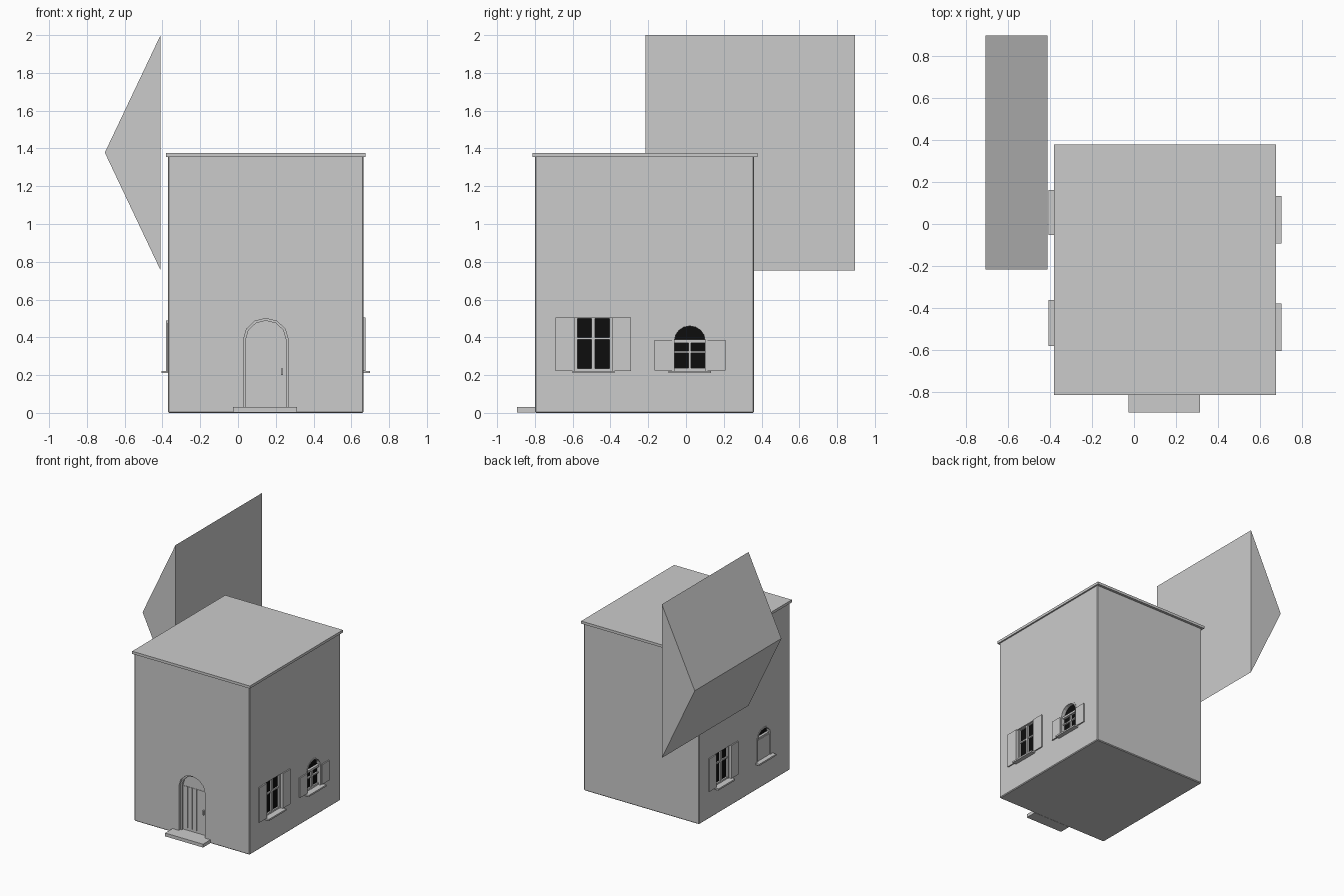
import bpy, bmesh, math

if "Cube" in bpy.data.objects:
    bpy.data.objects.remove(bpy.data.objects["Cube"], do_unlink=True)


def material(name, value):
    m = bpy.data.materials.new(name)
    m.use_nodes = True
    colour = (value, value, value, 1)
    m.diffuse_color = colour
    m.node_tree.nodes["Principled BSDF"].inputs["Base Color"].default_value = colour
    return m


GREY = material("plain grey", 0.6)
BLACK = material("window black", 0.004)

# Wall coordinates: u along the wall, z up, d outward from its surface
LEFT, RIGHT, FRONT = 0.665, -0.37, -0.8
WALLS = {
    "left": lambda u, z, d: (LEFT + d, u, z),
    "right": lambda u, z, d: (RIGHT - d, u, z),
    "front": lambda u, z, d: (u, FRONT - d, z),
}


def solid(name, wall, outline, d0, d1, mat=GREY):
    """Extrude an outline in the wall plane from depth d0 to d1."""
    place = WALLS[wall]
    bm = bmesh.new()
    near = [bm.verts.new(place(u, z, d0)) for u, z in outline]
    far = [bm.verts.new(place(u, z, d1)) for u, z in outline]
    bm.faces.new(near)
    bm.faces.new(far)
    n = len(outline)
    for i in range(n):
        j = (i + 1) % n
        bm.faces.new((near[i], near[j], far[j], far[i]))
    bmesh.ops.recalc_face_normals(bm, faces=bm.faces)
    mesh = bpy.data.meshes.new(name)
    bm.to_mesh(mesh)
    bm.free()
    mesh.materials.append(mat)
    obj = bpy.data.objects.new(name, mesh)
    bpy.context.collection.objects.link(obj)
    return obj


def rect(u0, u1, z0, z1):
    return [(u0, z0), (u1, z0), (u1, z1), (u0, z1)]


def arch(u0, u1, z0, spring, top, steps=8):
    c, r = (u0 + u1) / 2, (u1 - u0) / 2
    curve = [(c + r * math.cos(math.pi * i / steps),
              spring + (top - spring) * math.sin(math.pi * i / steps))
             for i in range(steps + 1)]
    return [(u0, z0), (u1, z0)] + curve


def arch_rim(u0, u1, z0, spring, top, t, steps=8):
    # Upright legs and curve, open at the bottom
    outer = arch(u0, u1, z0, spring, top, steps)[1:] + [(u0, z0)]
    inner = arch(u0 + t, u1 - t, z0, spring, top - t, steps)[1:] + [(u0 + t, z0)]
    return outer + inner[::-1]


def box(name, x0, x1, y0, y1, z0, z1):
    return solid(name, "front", rect(x0, x1, z0, z1), FRONT - y0, FRONT - y1)


# House body with a slightly softened edge
body = box("house_walls", RIGHT, LEFT, FRONT, 0.36, 0, 1.36)
bevel = body.modifiers.new("soft_edges", "BEVEL")
bevel.width = 0.006
bevel.segments = 1

# Flat roof slab and door step
box("roof_slab", -0.38, 0.675, -0.812, 0.378, 1.356, 1.377)
box("door_step", -0.027, 0.313, -0.895, FRONT, 0.003, 0.03)

# Detached gable roof, standing on its side
solid("gable_roof", "front", [(-0.41, 0.755), (-0.41, 2.0), (-0.705, 1.378)],
      FRONT + 0.215, FRONT - 0.895)

cutters = []


def recess(wall, outline, depth):
    cutters.append(solid("cutter", wall, outline, -depth, 0.05))


def sill(name, wall, c, half):
    solid(name + "_sill", wall, rect(c - half, c + half, 0.21, 0.223), -0.03, 0.035)


def shutters(name, wall, c, half, width, z0, z1):
    for tag, s in (("front", -1), ("back", 1)):
        a, b = sorted((c + s * half, c + s * (half + width)))
        solid(f"{name}_{tag}_shutter", wall, rect(a, b, z0, z1), 0, 0.01)


def square_window(name, wall, c, half, width, z1):
    z0 = 0.223
    a, b = c - half, c + half
    recess(wall, rect(a, b, z0, z1), 0.035)
    solid(name + "_glass", wall, rect(a, b, z0, z1), -0.034, -0.028, BLACK)
    # Frame and glazing bars
    bars = [rect(a, a + 0.015, z0, z1), rect(b - 0.015, b, z0, z1),
            rect(c - 0.009, c + 0.009, z0, z1), rect(a, b, z0, z0 + 0.012),
            rect(a, b, z1 - 0.005, z1), rect(a, b, 0.388, 0.4)]
    for i, bar in enumerate(bars):
        solid(f"{name}_bar_{i}", wall, bar, -0.03, -0.012 - 0.001 * i)
    shutters(name, wall, c, half, width, z0, z1)
    sill(name, wall, c, half + 0.012)


def arched_window(name, wall, c, half, spring, top):
    z0 = 0.223
    a, b = c - half, c + half
    recess(wall, arch(a, b, z0, spring, top), 0.035)
    solid(name + "_glass", wall, arch(a, b, z0, spring, top), -0.034, -0.028, BLACK)
    solid(name + "_frame", wall, arch_rim(a, b, z0, spring, top, 0.012), -0.03, 0.003)
    solid(name + "_crossbar", wall, rect(a, b, spring - 0.012, spring + 0.005), -0.03, -0.008)
    sill(name, wall, c, half + 0.02)


# Left side: square window and arched window, both with open shutters
square_window("left_square_window", "left", -0.49, 0.1, 0.1, 0.505)
arched_window("left_arched_window", "left", 0.02, 0.093, 0.383, 0.472)
for i, bar in enumerate((rect(0.013, 0.027, 0.223, 0.375), rect(-0.073, 0.113, 0.318, 0.328),
                         rect(-0.073, 0.113, 0.223, 0.238))):
    solid(f"left_arched_window_bar_{i}", "left", bar, -0.03, -0.013 - 0.001 * i)
shutters("left_arched_window", "left", 0.02, 0.093, 0.095, 0.225, 0.385)

# Right side: square window with open shutters, arched window with closed ones
square_window("right_square_window", "right", 0.055, 0.095, 0.09, 0.49)
arched_window("right_arched_window", "right", -0.47, 0.09, 0.4, 0.475)
for tag, a, b in (("front", -0.555, -0.471), ("back", -0.469, -0.385)):
    solid(f"right_arched_window_{tag}_shutter", "right", rect(a, b, 0.223, 0.392), -0.02, -0.003)

# Arched front door set back in the wall, made of planks
recess("front", arch(0.03, 0.265, 0.03, 0.39, 0.5, 6), 0.05)
solid("door_frame", "front", arch_rim(0.03, 0.265, 0.03, 0.39, 0.5, 0.012, 6), -0.05, -0.02)
solid("door_panel", "front", arch(0.035, 0.26, 0.03, 0.39, 0.495, 6), -0.05, -0.038)
for i in range(5):
    u = 0.046 + i * 0.041
    solid(f"door_plank_{i}", "front", rect(u, u + 0.038, 0.05, 0.385), -0.04, -0.034)
solid("door_handle", "front", rect(0.228, 0.238, 0.2, 0.235), -0.036, -0.018)

# Cut the openings into the walls, then drop the cutters
for cutter in cutters:
    cutter.hide_render = True
    mod = body.modifiers.new("opening", "BOOLEAN")
    mod.operation = "DIFFERENCE"
    mod.solver = "EXACT"
    mod.object = cutter
graph = bpy.context.evaluated_depsgraph_get()
cut_mesh = bpy.data.meshes.new_from_object(body.evaluated_get(graph))
body.modifiers.clear()
body.data = cut_mesh
for cutter in cutters:
    bpy.data.objects.remove(cutter, do_unlink=True)
